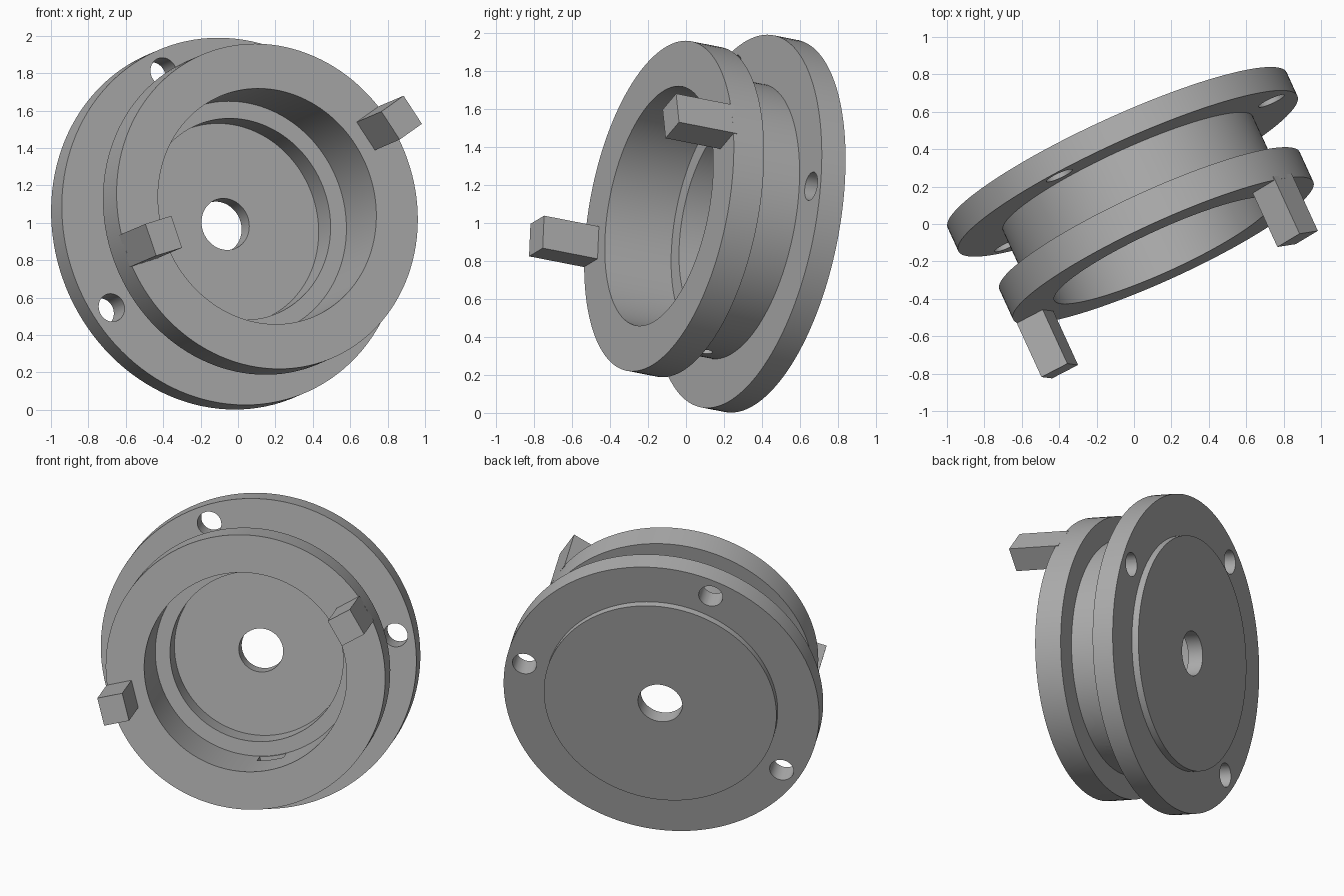
import bpy
import bmesh
import math
from mathutils import Vector, Matrix

cube = bpy.data.objects.get("Cube")
if cube:
    bpy.data.objects.remove(cube, do_unlink=True)

# The hub is modelled along a tilted axis, starting at the back of its flange
AXIS = Vector((0.41, -0.895, 0.175)).normalized()
ORIGIN = Vector((-0.09, 0.395, 0.983))

grey = bpy.data.materials.new("plain_grey")
grey.use_nodes = True
GREY = (0.42, 0.42, 0.42, 1)
grey.diffuse_color = GREY
grey.node_tree.nodes["Principled BSDF"].inputs["Base Color"].default_value = GREY


def frame(direction):
    """Local x points outward along direction, local z along the axis."""
    d = Vector(direction)
    x = (d - AXIS * d.dot(AXIS)).normalized()
    y = AXIS.cross(x)
    m = Matrix((x, y, AXIS)).transposed().to_4x4()
    m.translation = ORIGIN
    return m


def make(name, bm, direction):
    bmesh.ops.recalc_face_normals(bm, faces=bm.faces)
    mesh = bpy.data.meshes.new(name)
    bm.to_mesh(mesh)
    bm.free()
    mesh.transform(frame(direction))
    mesh.materials.append(grey)
    obj = bpy.data.objects.new(name, mesh)
    bpy.context.collection.objects.link(obj)
    return obj


def box(name, direction, r0, r1, width, z0, z1):
    bm = bmesh.new()
    m = Matrix.Translation(((r0 + r1) / 2, 0, (z0 + z1) / 2))
    m = m @ Matrix.Diagonal((r1 - r0, width, z1 - z0, 1))
    bmesh.ops.create_cube(bm, size=1, matrix=m)
    return make(name, bm, direction)


def cylinder(name, direction, radius, depth, matrix):
    bm = bmesh.new()
    bmesh.ops.create_cone(bm, cap_ends=True, segments=40, radius1=radius,
                          radius2=radius, depth=depth, matrix=matrix)
    return make(name, bm, direction)


# Turned body: closed (radius, height) profile spun about the axis
profile = [(0.14, -0.045), (0.735, -0.045), (0.735, 0), (0.997, 0),
           (0.997, 0.14), (0.735, 0.14), (0.735, 0.422), (0.883, 0.422),
           (0.883, 0.6), (0.64, 0.6), (0.64, 0.21), (0.547, 0.21),
           (0.547, 0.055), (0.14, 0.055)]
SEGMENTS = 128
bm = bmesh.new()
rings = []
for i in range(SEGMENTS):
    t = math.tau * i / SEGMENTS
    rings.append([bm.verts.new((r * math.cos(t), r * math.sin(t), z))
                  for r, z in profile])
n = len(profile)
for i, ring in enumerate(rings):
    following = rings[(i + 1) % SEGMENTS]
    for j in range(n):
        k = (j + 1) % n
        bm.faces.new((ring[j], following[j], following[k], ring[k]))
UP = (0, 0, 1)
body = make("hub_body", bm, UP)

# Cutters: three flange holes, a radial drain hole and its inner pocket
HOLES = [(-0.377, 0, 0.81), (-0.637, -0.381, -0.457), (0.77, 0.39, 0.185)]
DRAIN = (0.25, -0.07, -0.96)
cutters = [cylinder("flange_hole_cutter", d, 0.076, 0.4,
                    Matrix.Translation((0.88, 0, 0.07))) for d in HOLES]
cutters.append(cylinder("drain_cutter", DRAIN, 0.04, 0.2,
                        Matrix.Translation((0.7, 0, 0.27))
                        @ Matrix.Rotation(math.pi / 2, 4, "Y")))
cutters.append(box("pocket_cutter", DRAIN, 0.6, 0.69, 0.17, 0.22, 0.32))

bpy.context.view_layer.objects.active = body
for cutter in cutters:
    cutter.hide_render = True
    mod = body.modifiers.new("cut", "BOOLEAN")
    mod.operation = "DIFFERENCE"
    mod.solver = "EXACT"
    mod.object = cutter
    bpy.ops.object.modifier_apply(modifier=mod.name)
    bpy.data.objects.remove(cutter, do_unlink=True)

bpy.ops.object.select_all(action="DESELECT")
body.select_set(True)
bpy.ops.object.shade_smooth_by_angle(angle=math.radians(30))

# Two drive lugs standing on the front ring
box("left_lug", (0.73, 0.44, 0.52), 0.72, 0.882, 0.18, 0.58, 0.922)
box("right_lug", (-0.855, -0.444, -0.267), 0.72, 0.882, 0.18, 0.58, 0.922)
